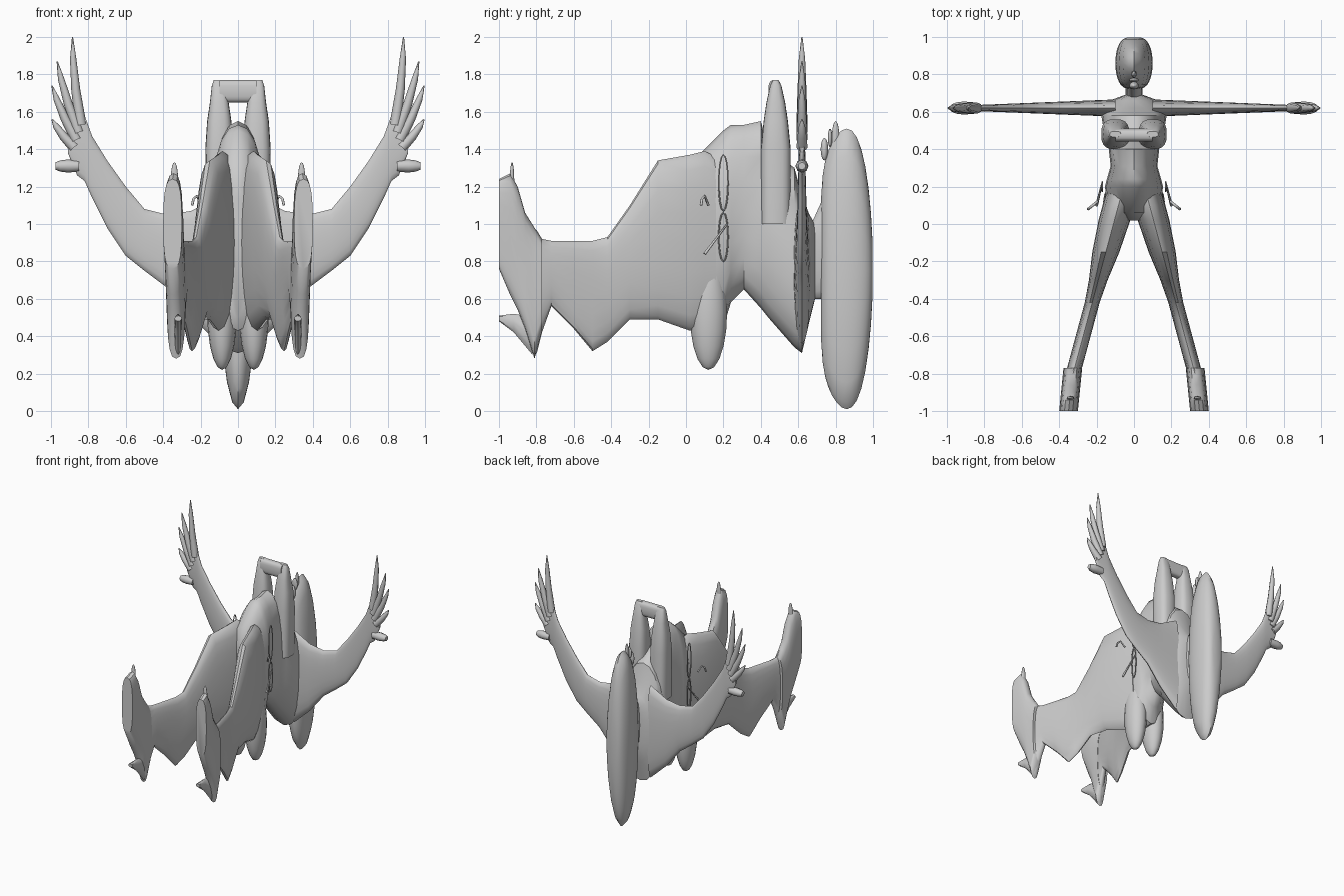
import bpy, bmesh
from math import cos, sin, pi, radians, copysign
from mathutils import Vector

cube = bpy.data.objects.get("Cube")
if cube:
    bpy.data.objects.remove(cube, do_unlink=True)

grey = bpy.data.materials.new("plain grey")
grey.use_nodes = True
grey.diffuse_color = (.6, .6, .6, 1)
grey.node_tree.nodes["Principled BSDF"].inputs["Base Color"].default_value = grey.diffuse_color


def finish(name, data):
    """Place the data in the scene, coloured and smooth with sharp edges kept."""
    obj = bpy.data.objects.new(name, data)
    data.materials.append(grey)
    bpy.context.collection.objects.link(obj)
    if obj.type == 'MESH':
        bpy.ops.object.select_all(action='DESELECT')
        obj.select_set(True)
        bpy.context.view_layer.objects.active = obj
        bpy.ops.object.shade_smooth_by_angle(angle=radians(40))
    return obj


def rounded(value, power):
    return copysign(abs(value) ** (2 / power), value)


def loft(name, axis, sections, power=2.2, sides=20, flip=1):
    """Skin rounded sections: position, middle, half width, low, high."""
    bm = bmesh.new()
    rings = []
    for position, middle, half, low, high in sections:
        ring = []
        for step in range(sides):
            angle = 2 * pi * step / sides
            across = middle + half * rounded(cos(angle), power)
            along = (low + high) / 2 + (high - low) / 2 * rounded(sin(angle), power)
            x, y, z = {'x': (position, across, along),
                       'y': (across, position, along),
                       'z': (across, along, position)}[axis]
            ring.append(bm.verts.new((x * flip, y, z)))
        rings.append(ring)
    for ring, following in zip(rings, rings[1:]):
        for step in range(sides):
            bm.faces.new((ring[step - 1], ring[step], following[step], following[step - 1]))
    bm.faces.new(rings[0])
    bm.faces.new(rings[-1])
    bmesh.ops.recalc_face_normals(bm, faces=bm.faces)
    mesh = bpy.data.meshes.new(name)
    bm.to_mesh(mesh)
    bm.free()
    return finish(name, mesh)


def ball(name, location, size):
    bm = bmesh.new()
    bmesh.ops.create_uvsphere(bm, u_segments=16, v_segments=10, radius=1)
    mesh = bpy.data.meshes.new(name)
    bm.to_mesh(mesh)
    bm.free()
    obj = finish(name, mesh)
    obj.location, obj.scale = location, size


def strand(name, points, radii, closed=False):
    """Round strand through the points, with a radius at each one."""
    curve = bpy.data.curves.new(name, 'CURVE')
    curve.dimensions = '3D'
    curve.bevel_depth = 1
    curve.bevel_resolution = 2
    curve.use_fill_caps = True
    spline = curve.splines.new('POLY')
    spline.points.add(len(points) - 1)
    for target, point, radius in zip(spline.points, points, radii):
        target.co = (*point, 1)
        target.radius = radius
    spline.use_cyclic_u = closed
    return finish(name, curve)


def clamp(value, low, high):
    return max(low, min(high, value))


# Torso from crotch to base of neck: position, half width, back, front
torso = [(.02, .05, .5, 1.2), (.06, .14, .43, 1.36), (.2, .155, .45, 1.5),
         (.24, .145, .58, 1.53), (.31, .125, .65, 1.53), (.4, .135, .55, 1.55),
         (.44, .15, .5, 1.4), (.58, .175, .34, 1.3), (.62, .18, .31, 1.15),
         (.66, .13, .48, 1.05), (.69, .05, .6, 1)]
loft("torso", 'y', [(y, 0, half, back, front) for y, half, back, front in torso])

# Neck and head
loft("neck", 'y', [(.63, 0, .06, .5, 1.1), (.67, 0, .045, .6, 1), (.76, 0, .045, .6, 1.2)])
head = []
for step in range(1, 16):
    turn = pi * step / 16
    depth = .75 * sin(turn) ** (.7 - .3 * cos(turn))
    head.append((.86 - .14 * cos(turn), 0, .1 * sin(turn) ** .6, .76 - depth, .76 + depth))
loft("head", 'y', head, power=2)
ball("nose", (0, .8, 1.46), (.014, .02, .09))
ball("lips", (0, .77, 1.46), (.025, .012, .05))
ball("chin", (0, .74, 1.4), (.025, .02, .06))

# Bridge joining both cups of the top
loft("top_bridge", 'x', [(x, .475, .035, 1.65, 1.77) for x in (-.1, .1)], power=3)

for side, flip in (("left", 1), ("right", -1)):
    # Chest cup: height, half width, half depth
    cup = [(1, .07, .08), (1.4, .075, .08), (1.55, .065, .065),
           (1.65, .05, .05), (1.74, .04, .03), (1.77, .03, .015)]
    loft(side + "_cup", 'z', [(z, .1, half, .48 - depth, .48 + depth)
                              for z, half, depth in cup], power=2.8, flip=flip)

    ball(side + "_buttock", (.085 * flip, .12, .53), (.08, .1, .31))

    # Leg slants outward and thins toward the ankle: position, back, front
    leg = [(.16, .48, 1.36), (.1, .44, 1.39), (.02, .43, 1.37), (-.15, .49, 1.34),
           (-.3, .49, 1.1), (-.42, .37, .93), (-.5, .32, .91), (-.6, .44, .91),
           (-.72, .56, .91), (-.77, .42, .92), (-.8, .3, .97)]
    loft(side + "_leg", 'y', [(y, .11 - .27 * y, clamp(.095 + .15 * y, .04, .085), back, front)
                              for y, back, front in leg], flip=flip)

    # Shoe with a raised heel
    shoe = [(-.77, .42, .92), (-.81, .28, .98), (-.86, .44, 1.06),
            (-.9, .54, 1.2), (-.94, .62, 1.27), (-1, .76, 1.24)]
    loft(side + "_shoe", 'y', [(y, .25 - .1 * y, .05, low, high)
                               for y, low, high in shoe], power=2.8, flip=flip)
    heel = [(-.82, .3, .5), (-.92, .42, .52), (-1, .48, .51)]
    loft(side + "_heel", 'y', [(y, .32, .02, low, high)
                               for y, low, high in heel], sides=8, flip=flip)
    ball(side + "_shoe_bow", (.34 * flip, -.93, 1.23), (.02, .012, .1))

    # Arm thins toward the palm: position, low, high
    arm = [(.1, .36, 1.15), (.25, .5, 1.07), (.38, .66, 1.05), (.5, .75, 1.08),
           (.6, .83, 1.2), (.7, .98, 1.34), (.78, 1.14, 1.47), (.82, 1.23, 1.58),
           (.86, 1.26, 1.6), (.91, 1.38, 1.5)]
    loft(side + "_arm", 'x', [(x, .62, .05 - .04 * x, low, high)
                              for x, low, high in arm], flip=flip)

    # Fingers fan out from the palm and bow slightly outward
    tips = {"index": (.885, 2), "middle": (.967, 1.87), "ring": (.995, 1.74), "small": (.995, 1.56)}
    for order, (finger, (x, z)) in enumerate(tips.items()):
        root = Vector((.84 + .012 * order, .62, 1.53 - .04 * order))
        tip = Vector((x, .62, z))
        path = []
        for part in (0, .4, .75, 1):
            point = root.lerp(tip, part)
            point.x = (point.x + .04 * part * (1 - part)) * flip
            path.append(point)
        strand(f"{side}_{finger}_finger", path, (.03, .024, .017, .003))
    strand(side + "_thumb", [(x * flip, .62, 1.31) for x in (.85, .91, .95, .975)],
           (.03, .035, .03, .02))

    # Hip tie: two loops, a loose end and a curl
    for part, middle, half in (("upper", 1.22, .15), ("lower", .93, .13)):
        turns = [pi * step / 8 for step in range(16)]
        loop = [(.17 * flip, .2 + .025 * cos(turn), middle + half * sin(turn)) for turn in turns]
        strand(f"{side}_{part}_tie_loop", loop, [.004] * len(loop), closed=True)
    strand(side + "_tie_end", [(.17 * flip, .22, 1), (.2 * flip, .1, .84)], (.004, .008))
    curl = [(.22 + .025 * cos(turn), .1 - .02 * cos(turn), 1.1 + .05 * sin(turn))
            for turn in (0, pi / 4, pi / 2, pi)]
    strand(side + "_tie_curl", [(x * flip, y, z) for x, y, z in curl], [.007] * len(curl))
